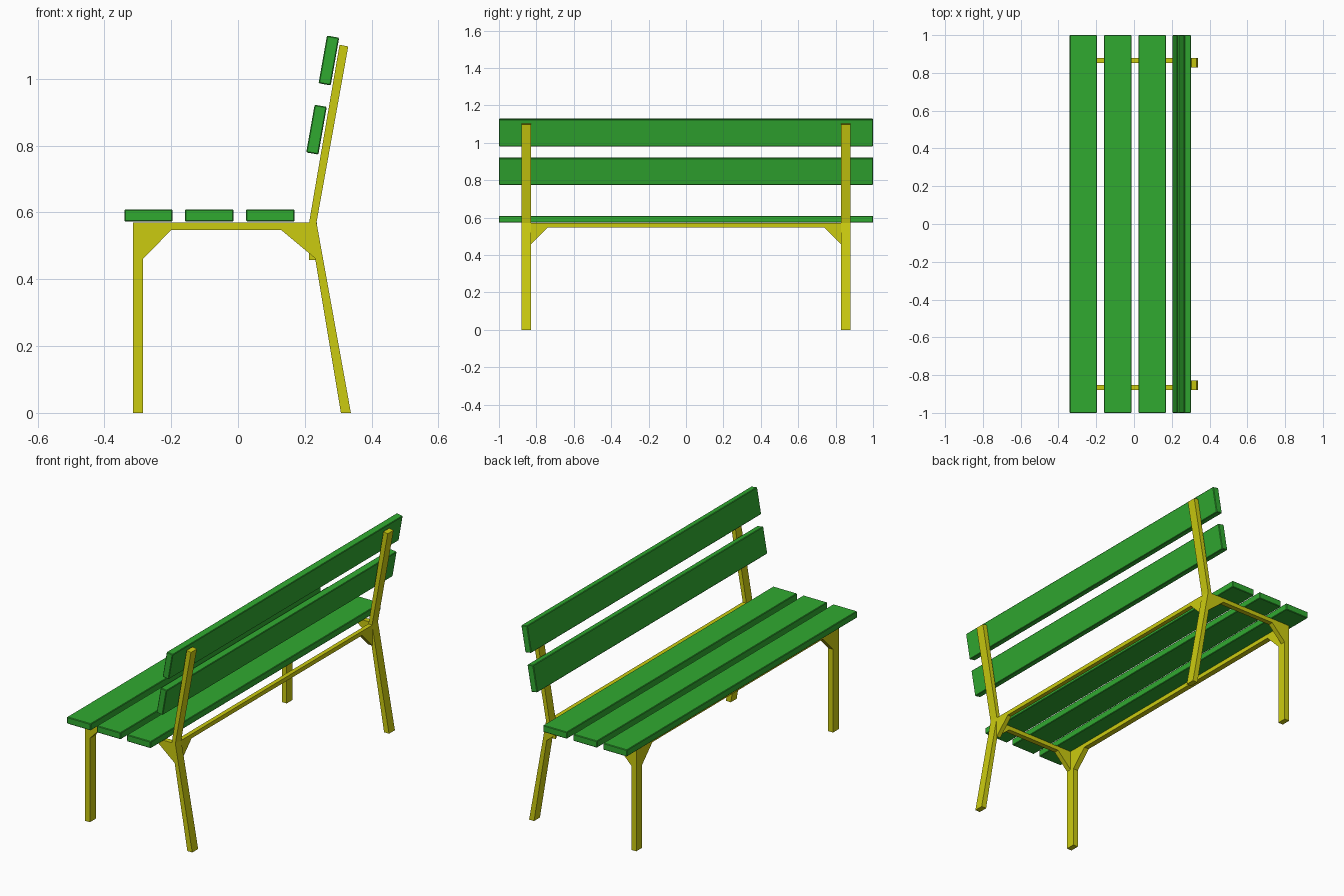
import bpy, bmesh, math
from mathutils import Matrix

old = bpy.data.objects.get("Cube")
if old:
    bpy.data.objects.remove(old, do_unlink=True)


def material(name, rgb):
    m = bpy.data.materials.new(name)
    m.use_nodes = True
    m.diffuse_color = (*rgb, 1)
    m.node_tree.nodes["Principled BSDF"].inputs["Base Color"].default_value = (*rgb, 1)
    return m


GREEN = material("green paint", (0.03, 0.4, 0.03))
YELLOW = material("yellow paint", (0.6, 0.6, 0.005))


def finish(name, bm, mat):
    bmesh.ops.recalc_face_normals(bm, faces=bm.faces)
    mesh = bpy.data.meshes.new(name)
    bm.to_mesh(mesh)
    bm.free()
    mesh.materials.append(mat)
    obj = bpy.data.objects.new(name, mesh)
    bpy.context.collection.objects.link(obj)
    return obj


def extrude(name, profile, axis, start, end):
    """Extrude a (horizontal, z) profile along x or y."""
    bm = bmesh.new()
    place = (lambda h, z: (h, start, z)) if axis == "y" else (lambda h, z: (start, h, z))
    face = bm.faces.new([bm.verts.new(place(h, z)) for h, z in profile])
    new = bmesh.ops.extrude_face_region(bm, geom=[face])["geom"]
    step = (0, end - start, 0) if axis == "y" else (end - start, 0, 0)
    bmesh.ops.translate(bm, vec=step, verts=[v for v in new if isinstance(v, bmesh.types.BMVert)])
    return finish(name, bm, YELLOW)


def slat(name, x, z, tilt=0):
    bm = bmesh.new()
    bmesh.ops.create_cube(bm, size=1)
    bmesh.ops.scale(bm, vec=(0.145, 2, 0.037), verts=bm.verts)
    bmesh.ops.bevel(bm, geom=bm.edges[:], offset=0.003, segments=1, affect="EDGES")
    bm.transform(Matrix.Translation((x, 0, z)) @ Matrix.Rotation(math.radians(tilt), 4, "Y"))
    finish(name, bm, GREEN)


# Planks
for i, x in enumerate((-0.268, -0.086, 0.097)):
    slat(f"seat_slat_{i + 1}", x, 0.591)
slat("lower_back_slat", 0.235, 0.848, -80)
slat("upper_back_slat", 0.272, 1.055, -80)

# Frame dimensions
TOP, UNDER, KNEE = 0.57, 0.547, 0.462
OUT, IN, PLATE = 0.88, 0.829, 0.852
FRONT = (-0.314, -0.284)

for side, s in (("left", 1), ("right", -1)):
    # Legs, the rear one bent into the backrest post
    extrude(f"{side}_front_leg",
            [(FRONT[0], 0), (FRONT[1], 0), (FRONT[1], TOP), (FRONT[0], TOP)],
            "y", s * IN, s * OUT)
    extrude(f"{side}_rear_post",
            [(0.308, 0), (0.338, 0), (0.235, TOP), (0.33, 1.097), (0.304, 1.102),
             (0.213, TOP), (0.217, 0.547)],
            "y", s * IN, s * OUT)
    # Side bar with its two corner braces
    extrude(f"{side}_side_bar",
            [(FRONT[1], TOP), (FRONT[1], KNEE), (-0.2, UNDER), (0.13, UNDER),
             (0.232, KNEE), (0.218, UNDER), (0.213, TOP)],
            "y", s * PLATE, s * OUT)

# Long rails with corner braces
rail = [(-IN, TOP), (-IN, KNEE - 0.005), (-0.74, UNDER), (0.74, UNDER),
        (IN, KNEE - 0.005), (IN, TOP)]
extrude("front_rail", rail, "x", *FRONT)
extrude("rear_rail", rail, "x", 0.212, 0.236)
